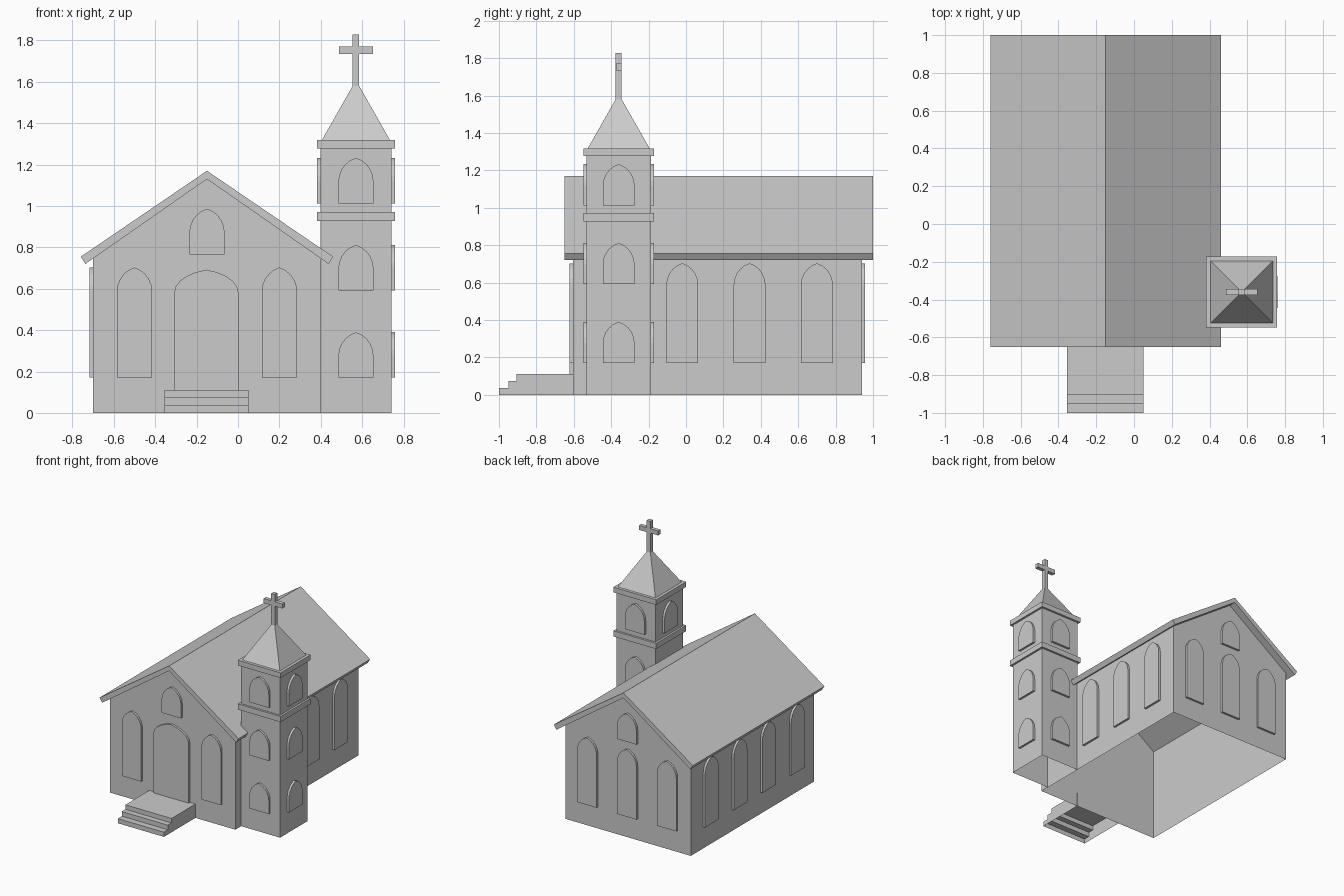
import bpy, bmesh
from math import acos, cos, sin
from mathutils import Vector

cube = bpy.data.objects.get("Cube")
if cube:
    bpy.data.objects.remove(cube, do_unlink=True)

grey = bpy.data.materials.new("stone_grey")
grey.use_nodes = True
colour = (0.6, 0.6, 0.6, 1)
grey.diffuse_color = colour
grey.node_tree.nodes["Principled BSDF"].inputs["Base Color"].default_value = colour


def finish(name, bm):
    bmesh.ops.recalc_face_normals(bm, faces=bm.faces[:])
    mesh = bpy.data.meshes.new(name)
    bm.to_mesh(mesh)
    bm.free()
    mesh.materials.append(grey)
    obj = bpy.data.objects.new(name, mesh)
    bpy.context.collection.objects.link(obj)
    return obj


def prism(name, points, sweep, open_bottom=False):
    """Extrude a flat outline along a vector; optionally drop the ground face."""
    bm = bmesh.new()
    face = bm.faces.new([bm.verts.new(p) for p in points])
    ext = bmesh.ops.extrude_face_region(bm, geom=[face], use_keep_orig=True)
    moved = [g for g in ext["geom"] if isinstance(g, bmesh.types.BMVert)]
    bmesh.ops.translate(bm, verts=moved, vec=sweep)
    bmesh.ops.recalc_face_normals(bm, faces=bm.faces[:])
    if open_bottom:
        ground = [f for f in bm.faces if all(v.co.z < 0.001 for v in f.verts)]
        bmesh.ops.delete(bm, geom=ground, context="FACES")
    return finish(name, bm)


def box(name, x0, x1, y0, y1, z0, z1, open_bottom=False):
    base = [(x0, y0, z0), (x1, y0, z0), (x1, y1, z0), (x0, y1, z0)]
    return prism(name, base, (0, 0, z1 - z0), open_bottom)


def arch(name, centre, normal, width, z0, z1, rise):
    """Pointed-arch plate standing proud of a wall."""
    half, steps = width / 2, 5
    ratio = 1.35
    radius = (1 + ratio ** 2) / 2
    end = acos((radius - 1) / radius)
    side = []
    for i in range(steps + 1):
        a = end * i / steps
        u = half * (1 - radius + radius * cos(a))
        side.append((u, z1 - rise + rise * radius * sin(a) / ratio))
    outline = [(-half, z0), (half, z0)] + side
    outline += [(-u, z) for u, z in reversed(side[:-1])]
    n = Vector(normal)
    across = Vector((-n.y, n.x, 0))
    points = [Vector((*centre, z)) + across * u for u, z in outline]
    return prism(name, points, n * 0.017)


FRONT, BACK, LEFT, RIGHT = (0, -1, 0), (0, 1, 0), (1, 0, 0), (-1, 0, 0)
MID = -0.15           # ridge line of the hall
Y0, Y1 = -0.605, 0.94  # hall front and back walls

# Hall with gabled ends, open underneath
hall = [(-0.55, 0), (0.55, 0), (0.55, 0.748), (0, 1.13), (-0.55, 0.748)]
prism("hall_walls", [(MID + x, Y0, z) for x, z in hall], (0, Y1 - Y0, 0), True)

# Roof slab
roof = [(0, 1.17), (0.61, 0.755), (0.588, 0.72), (0, 1.13), (-0.588, 0.72), (-0.61, 0.755)]
prism("roof", [(MID + x, -0.65, z) for x, z in roof], (0, 1.65, 0))

# Entrance steps and door
stairs = [(-1, 0), (-1, 0.037), (-0.95, 0.037), (-0.95, 0.074),
          (-0.905, 0.074), (-0.905, 0.11), (-0.6, 0.11), (-0.6, 0)]
prism("entrance_steps", [(-0.355, y, z) for y, z in stairs], (0.405, 0, 0), True)
arch("front_door", (MID - 0.003, Y0), FRONT, 0.31, 0.09, 0.692, 0.11)

# Hall windows
for x in (-0.5, 0.2):
    arch("front_window", (x, Y0), FRONT, 0.17, 0.17, 0.703, 0.115)
for x in (-0.5, MID, 0.2):
    arch("back_window", (x, Y1), BACK, 0.17, 0.17, 0.703, 0.115)
for y, normal in ((Y0, FRONT), (Y1, BACK)):
    arch("gable_window", (MID, y), normal, 0.17, 0.765, 0.987, 0.115)
for y in (-0.38, -0.02, 0.34, 0.7):
    arch("right_window", (-0.7, y), RIGHT, 0.17, 0.17, 0.703, 0.115)
    if y > -0.1:
        arch("left_window", (0.4, y), LEFT, 0.17, 0.17, 0.703, 0.115)

# Bell tower with two ledges
TX, TY, R = 0.57, -0.36, 0.172


def tower_box(name, rx, ry, z0, z1, open_bottom=False):
    return box(name, TX - rx, TX + rx, TY - ry, TY + ry, z0, z1, open_bottom)


tower_box("tower_walls", R, R, 0, 1.3, True)
tower_box("tower_ledge", 0.188, 0.188, 0.927, 0.972)
tower_box("tower_cornice", 0.188, 0.188, 1.277, 1.318)

# Tower windows
for z in (0.17, 0.592, 1.013):
    for n in (FRONT, BACK, LEFT, RIGHT):
        if n != RIGHT or z > 1:
            arch("tower_window", (TX + n[0] * R, TY + n[1] * R), n, 0.17, z, z + 0.22, 0.115)

# Spire
bm = bmesh.new()
base = [bm.verts.new((TX + sx * 0.165, TY + sy * 0.165, 1.318))
        for sx, sy in ((-1, -1), (1, -1), (1, 1), (-1, 1))]
tip = bm.verts.new((TX, TY, 1.608))
bm.faces.new(base)
for i in range(4):
    bm.faces.new((base[i], base[(i + 1) % 4], tip))
finish("spire", bm)

# Cross
tower_box("cross_post", 0.016, 0.016, 1.57, 1.828)
tower_box("cross_bar", 0.083, 0.0155, 1.735, 1.77)
